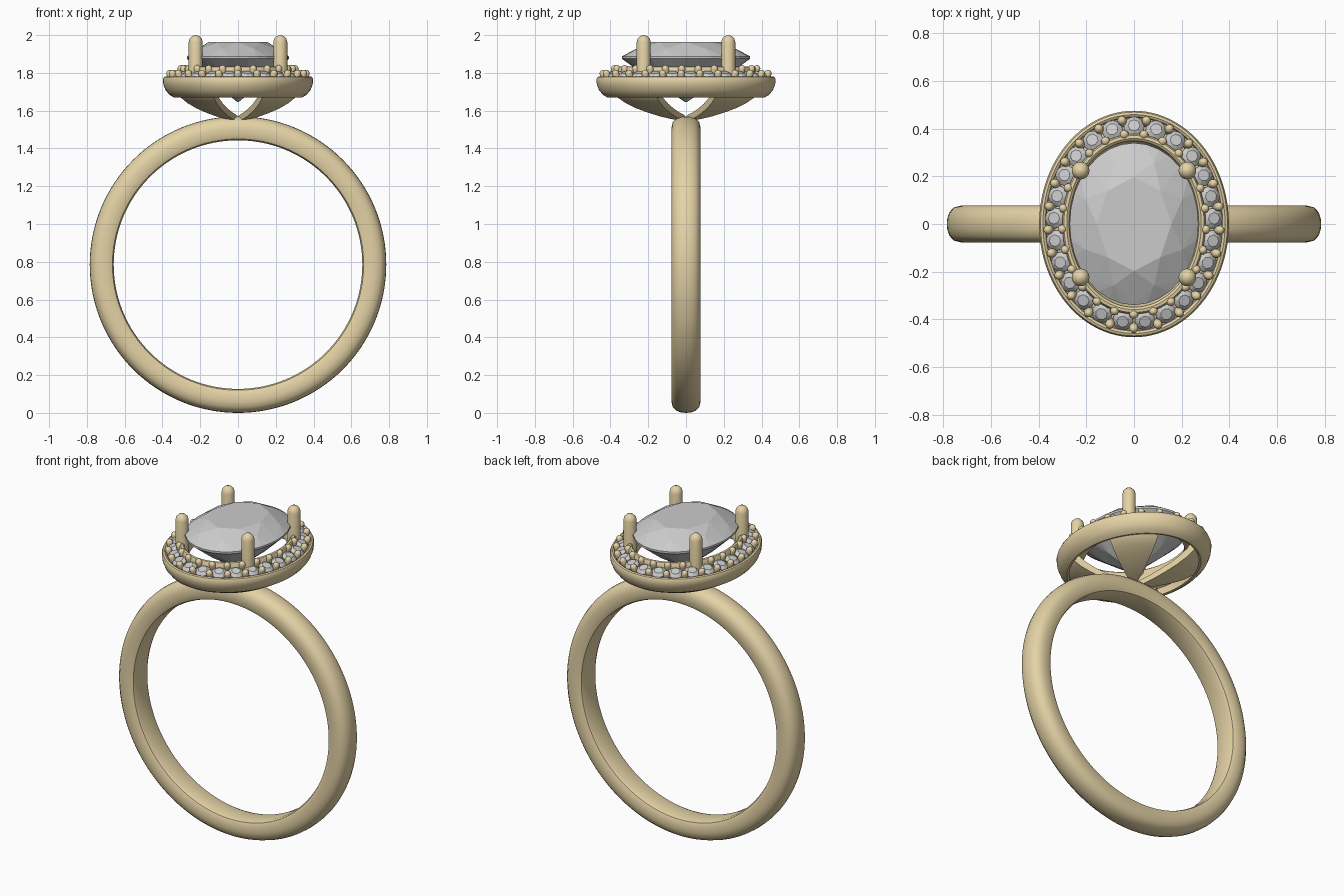
import bpy, bmesh
from math import sin, cos, pi, radians, hypot
from mathutils import Vector, Matrix

if "Cube" in bpy.data.objects:
    bpy.data.objects.remove(bpy.data.objects["Cube"])

gold = bpy.data.materials.new("gold")
gold.diffuse_color = (0.78, 0.65, 0.38, 1)
gold.use_nodes = True
gold.node_tree.nodes["Principled BSDF"].inputs["Base Color"].default_value = gold.diffuse_color


def finish(name, bm, mat=None, smooth=True):
    bmesh.ops.recalc_face_normals(bm, faces=bm.faces)
    me = bpy.data.meshes.new(name)
    bm.to_mesh(me)
    bm.free()
    ob = bpy.data.objects.new(name, me)
    bpy.context.collection.objects.link(ob)
    if mat:
        me.materials.append(mat)
    if smooth:
        bpy.ops.object.select_all(action='DESELECT')
        ob.select_set(True)
        bpy.context.view_layer.objects.active = ob
        bpy.ops.object.shade_smooth_by_angle(angle=radians(40))
    return ob


def loft(bm, rings, loop=False):
    """Skin a list of closed point rings; cap the ends or join them in a loop."""
    vs = [[bm.verts.new(p) for p in r] for r in rings]
    n = len(vs[0])
    for a, b in zip(vs, vs[1:] + vs[:1] if loop else vs[1:]):
        for i in range(n):
            j = (i + 1) % n
            bm.faces.new((a[i], a[j], b[j], b[i]))
    if not loop:
        bm.faces.new(vs[0])
        bm.faces.new(vs[-1])


def oval(a, b, z, n, phase=0.0):
    return [Vector((a * cos(2 * pi * (i + phase) / n),
                    b * sin(2 * pi * (i + phase) / n), z)) for i in range(n)]


def capsule(bm, r, z0, z1, mat, n=12, round_bottom=True):
    """Round-ended pin along local z."""
    angs = [radians(t) for t in (4, 30, 60, 90)]
    low = [(r * sin(t), z0 + r * (1 - cos(t))) for t in angs] if round_bottom else [(r, z0)]
    prof = low + [(r * sin(t), z1 - r * (1 - cos(t))) for t in reversed(angs)]
    loft(bm, [[mat @ p for p in oval(q, q, z, n)] for q, z in prof])


def gem(bm, a, b, levels, mat=Matrix()):
    """Faceted stone: hull of (scale, z, count, phase) levels."""
    pts = [mat @ p for s, z, n, ph in levels for p in oval(a * s, b * s, z, n, ph)]
    bmesh.ops.convex_hull(bm, input=[bm.verts.new(p) for p in pts])


# Band
half = [(0.05, 0.658), (0.068, 0.665), (0.077, 0.685), (0.077, 0.725),
        (0.070, 0.755), (0.050, 0.774), (0.025, 0.783)]
section = half + [(0, 0.785)] + [(-y, r) for y, r in reversed(half)]
bm = bmesh.new()
loft(bm, [[Vector((r * cos(t), y, 0.785 + r * sin(t))) for y, r in section]
          for t in (2 * pi * i / 128 for i in range(128))], loop=True)
finish("band", bm, gold)

# Halo tray: inset from the outer oval, height
A, B = 0.398, 0.475
tray = [(0, 1.765), (0.006, 1.778), (0.016, 1.782), (0.026, 1.776), (0.03, 1.76),
        (0.096, 1.775), (0.098, 1.822), (0.104, 1.832), (0.116, 1.834), (0.126, 1.826),
        (0.13, 1.80), (0.15, 1.77), (0.15, 1.74), (0.075, 1.715), (0.07, 1.672),
        (0.058, 1.67), (0.035, 1.684), (0.015, 1.708), (0.003, 1.738)]
bm = bmesh.new()
loft(bm, [oval(A - d, B - d, z, 96) for d, z in tray], loop=True)
finish("halo_tray", bm, gold)

# Basket struts curving down to the band
bowl = [(0.86, 1.69), (0.83, 1.67), (0.73, 1.64), (0.60, 1.612), (0.45, 1.588),
        (0.30, 1.568), (0.15, 1.553), (0.04, 1.546)]
bm = bmesh.new()
for q in range(4):
    arc = [radians(45 + 90 * q + t) for t in range(-22, 23, 4)]
    rings = []
    for s, z in bowl:
        si = max(s - 0.09, 0.01)
        rings.append([Vector((A * s * cos(t), B * s * sin(t), z)) for t in arc] +
                     [Vector((A * si * cos(t), B * si * sin(t), z + 0.025))
                      for t in reversed(arc)])
    loft(bm, rings)
finish("basket_struts", bm, gold)

# Four claw prongs
bm = bmesh.new()
for sx in (-1, 1):
    for sy in (-1, 1):
        capsule(bm, 0.037, 1.70, 2.0, Matrix.Translation((0.224 * sx, 0.224 * sy, 0)),
                24, False)
finish("prongs", bm, gold)

# Centre stone
bm = bmesh.new()
gem(bm, 0.27, 0.34, [(0.58, 1.963, 8, 0), (0.82, 1.928, 8, 0.5), (1, 1.887, 32, 0),
                     (1, 1.875, 32, 0), (0.52, 1.748, 8, 0.5), (0.01, 1.645, 4, 0)])
finish("centre_stone", bm, smooth=False)

# Evenly spaced frames around the halo, tilted outward
COUNT = 25
ha, hb = 0.331, 0.408
path = [(ha * sin(2 * pi * i / 2000), hb * cos(2 * pi * i / 2000)) for i in range(2001)]
dist = [0.0]
for p, q in zip(path, path[1:]):
    dist.append(dist[-1] + hypot(q[0] - p[0], q[1] - p[1]))


def frame(k, out, z):
    target = dist[-1] * (k % COUNT) / COUNT
    x, y = path[next(i for i, d in enumerate(dist) if d >= target)]
    n = Vector((x / ha ** 2, y / hb ** 2, 0)).normalized()
    up = (Vector((0, 0, 1)) + n * 0.35).normalized()
    side = up.cross(n).normalized()
    m = Matrix((side.cross(up), side, up)).transposed().to_4x4()
    return Matrix.Translation(Vector((x, y, z)) + n * out) @ m


# Halo stones and their bead prongs
stones, beads = bmesh.new(), bmesh.new()
for k in range(COUNT):
    gem(stones, 0.043, 0.043, [(0.58, 0.017, 8, 0), (1, 0.002, 16, 0), (1, -0.002, 16, 0),
                               (0.02, -0.035, 4, 0)], frame(k, 0, 1.787))
    capsule(beads, 0.019, -0.035, 0.03, frame(k + 0.5, 0.027, 1.787), 12)
    capsule(beads, 0.019, -0.035, 0.03, frame(k + 0.5, -0.033, 1.812), 12)
finish("halo_stones", stones, smooth=False)
finish("halo_beads", beads, gold)
